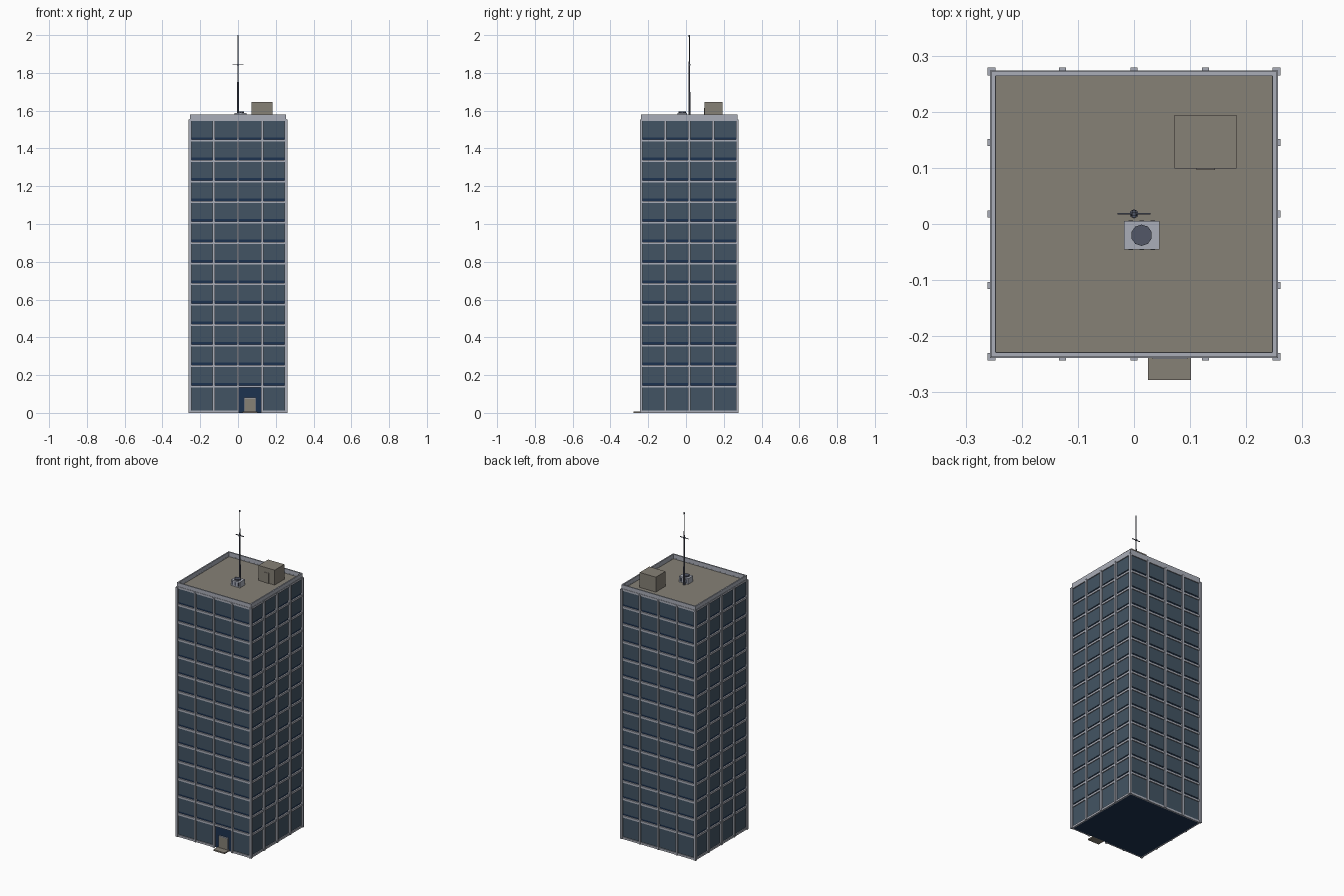
import bpy, bmesh, math
from mathutils import Matrix, Vector

if "Cube" in bpy.data.objects:
    bpy.data.objects.remove(bpy.data.objects["Cube"])

CY = 0.0175          # tower centre in y
WALL, POST = 0.248, 0.261
FLOORS = [0.006] + [0.14 + 0.1085 * i for i in range(14)]   # frame centre heights
BAYS = [-0.255, -0.1275, 0.0, 0.1275, 0.255]
BAR = 0.0125
ROOF = 1.552


def mat(name, rgb):
    m = bpy.data.materials.new(name)
    m.diffuse_color = (*rgb, 1)
    m.use_nodes = True
    m.node_tree.nodes["Principled BSDF"].inputs["Base Color"].default_value = m.diffuse_color
    return m


FRAME = mat("pale grey frame", (0.40, 0.42, 0.48))
GLASS = mat("blue grey glass", (0.055, 0.088, 0.125))
NAVY = mat("dark navy", (0.012, 0.032, 0.080))
TAUPE = mat("taupe concrete", (0.240, 0.218, 0.183))
STEEL = mat("dark steel", (0.085, 0.095, 0.135))


def add_box(bm, x0, x1, y0, y1, z0, z1):
    m = Matrix.Translation(((x0 + x1) / 2, (y0 + y1) / 2, (z0 + z1) / 2))
    m = m @ Matrix.Diagonal((x1 - x0, y1 - y0, z1 - z0, 1))
    bmesh.ops.create_cube(bm, size=1, matrix=m)


def finish(name, bm, material, loc=(0, 0, 0)):
    me = bpy.data.meshes.new(name)
    bm.to_mesh(me)
    bm.free()
    me.materials.append(material)
    ob = bpy.data.objects.new(name, me)
    ob.location = loc
    bpy.context.collection.objects.link(ob)
    return ob


def boxes(name, material, *dims, loc=(0, 0, 0)):
    bm = bmesh.new()
    for d in dims:
        add_box(bm, *d)
    return finish(name, bm, material, loc)


def cone(name, material, x, y, z0, z1, r0, r1, sides):
    bm = bmesh.new()
    bmesh.ops.create_cone(bm, cap_ends=True, segments=sides, radius1=r0, radius2=r1,
                          depth=z1 - z0, matrix=Matrix.Translation((x, y, (z0 + z1) / 2)))
    return finish(name, bm, material)


def ring(half, inner, z0, z1):
    """Four boxes forming a square ring."""
    return [(-half, half, -half, -inner, z0, z1), (-half, half, inner, half, z0, z1),
            (-half, -inner, -inner, inner, z0, z1), (inner, half, -inner, inner, z0, z1)]


# Tower core and roof deck
boxes("tower_core", NAVY, (-WALL, WALL, -WALL, WALL, 0, 1.545), loc=(0, CY, 0))
boxes("roof_deck", TAUPE, (-WALL, WALL, -WALL, WALL, 1.54, ROOF), loc=(0, CY, 0))

# Window panes on the four sides, leaving a dark strip below each pane
bm = bmesh.new()
for side in range(4):
    turn = Matrix.Rotation(side * math.pi / 2, 4, 'Z')
    for row in range(14):
        z0 = FLOORS[row] + BAR / 2 + (0.011 if row else 0.0)
        z1 = FLOORS[row + 1] - BAR / 2
        for bay in range(4):
            if side == 0 and row == 0 and bay == 2:
                continue                      # entrance bay
            old = set(bm.verts)
            add_box(bm, BAYS[bay] + 0.006, BAYS[bay + 1] - 0.006,
                    -WALL - 0.003, -WALL + 0.001, z0, z1)
            bmesh.ops.transform(bm, matrix=turn, verts=[v for v in bm.verts if v not in old])
finish("window_panes", bm, GLASS, (0, CY, 0))

# Floor bands
bands = []
for z in FLOORS[1:]:
    bands += ring(0.2565, WALL - 0.002, z - BAR / 2, z + BAR / 2)
boxes("floor_bands", FRAME, *bands, loc=(0, CY, 0))

# Base sill, open at the entrance bay
sill = ring(0.2565, WALL - 0.002, 0, 0.0125)[1:]
sill += [(-0.2565, 0.0, -0.2565, -0.246, 0, 0.0125), (0.1275, 0.2565, -0.2565, -0.246, 0, 0.0125)]
boxes("base_sill", FRAME, *sill, loc=(0, CY, 0))

# Vertical mullions and corner posts
bars = []
for x in BAYS[1:-1]:
    h = BAR / 2
    for s in (-1, 1):
        a, b = sorted((s * 0.246, s * POST))
        bars += [(x - h, x + h, a, b, 0, 1.552), (a, b, x - h, x + h, 0, 1.552)]
boxes("mullions", FRAME, *bars, loc=(0, CY, 0))
posts = []
for sx in (-1, 1):
    for sy in (-1, 1):
        posts.append((*sorted((sx * 0.247, sx * POST)), *sorted((sy * 0.247, sy * POST)), 0, 1.552))
boxes("corner_posts", FRAME, *posts, loc=(0, CY, 0))

# Parapet around the roof
boxes("parapet", FRAME, *ring(0.2545, 0.2465, 1.545, 1.58), loc=(0, CY, 0))

# Entrance
boxes("entrance_door", TAUPE, (0.037, 0.091, -0.238, -0.229, 0.008, 0.077))
boxes("door_frame", FRAME, (0.033, 0.037, -0.240, -0.229, 0.008, 0.081),
      (0.091, 0.095, -0.240, -0.229, 0.008, 0.081), (0.033, 0.095, -0.241, -0.229, 0.077, 0.081))
boxes("entrance_step", TAUPE, (0.025, 0.102, -0.278, -0.229, 0, 0.008))

# Roof access hut
boxes("roof_hut", TAUPE, (0.072, 0.183, 0.099, 0.194, ROOF - 0.004, 1.645))
boxes("hut_door", TAUPE, (0.111, 0.144, 0.0965, 0.10, ROOF, 1.615))

# Cooling unit with round fan
boxes("vent_base", FRAME, (-0.018, 0.045, -0.045, 0.005, ROOF - 0.002, 1.587))
cone("vent_fan", STEEL, 0.0135, -0.02, 1.58, 1.595, 0.019, 0.019, 10)
boxes("vent_louvers", STEEL,
      *[(x, x + 0.008, -0.0465, 0.0065, 1.559, 1.58) for x in (-0.010, 0.0095, 0.029)])

# Antenna mast
MY = 0.018
cone("mast_foot", STEEL, 0, MY, ROOF - 0.002, 1.564, 0.008, 0.008, 8)
cone("mast_lower", STEEL, 0, MY, 1.56, 1.70, 0.006, 0.005, 8)
cone("mast_middle", STEEL, 0, MY, 1.70, 1.86, 0.0042, 0.0035, 8)
cone("mast_upper", STEEL, 0, MY, 1.86, 1.993, 0.0025, 0.002, 8)
cone("mast_tip", STEEL, 0, MY, 1.99, 2.0, 0.0038, 0.0038, 8)
boxes("mast_crossbar", STEEL, (-0.029, 0.029, MY - 0.0015, MY + 0.0015, 1.841, 1.845),
      (-0.004, 0.004, MY - 0.006, MY + 0.006, 1.839, 1.847))
